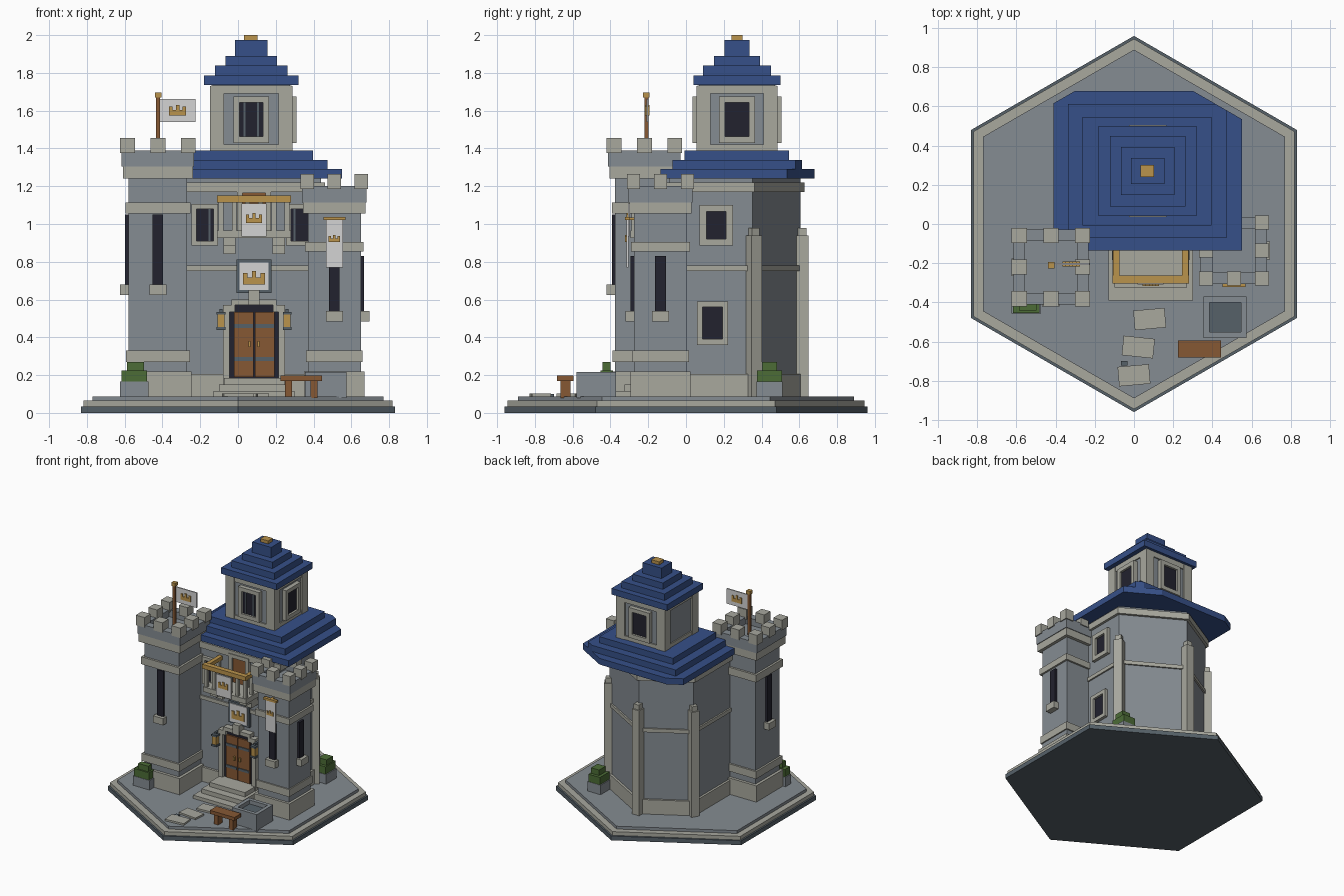
import bpy, bmesh, math
from mathutils import Matrix, Vector

if "Cube" in bpy.data.objects:
    bpy.data.objects.remove(bpy.data.objects["Cube"])


def material(name, r, g, b):
    lin = [((c / 255 + 0.055) / 1.055) ** 2.4 for c in (r, g, b)]
    m = bpy.data.materials.new(name)
    m.diffuse_color = (*lin, 1)
    m.use_nodes = True
    m.node_tree.nodes["Principled BSDF"].inputs["Base Color"].default_value = m.diffuse_color
    return m


WALL = material("grey stone", 133, 140, 146)
TRIM = material("pale stone", 168, 168, 158)
SLATE = material("dark slate", 86, 97, 105)
ROOF = material("blue roof", 54, 80, 136)
GOLD = material("gold", 186, 147, 76)
WOOD = material("wood", 134, 88, 52)
LEAF = material("leaf green", 76, 108, 54)
DARK = material("dark glass", 34, 34, 46)
CLOTH = material("white cloth", 212, 212, 212)
ID = Matrix.Identity(4)


def finish(name, bm, mat):
    bmesh.ops.recalc_face_normals(bm, faces=bm.faces[:])
    me = bpy.data.meshes.new(name)
    bm.to_mesh(me)
    bm.free()
    me.materials.append(mat)
    ob = bpy.data.objects.new(name, me)
    bpy.context.collection.objects.link(ob)
    return ob


def boxes(name, mat, items, M=ID):
    """Each item is x0, x1, y0, y1, z0, z1."""
    bm = bmesh.new()
    for x0, x1, y0, y1, z0, z1 in items:
        T = Matrix.Translation(((x0 + x1) / 2, (y0 + y1) / 2, (z0 + z1) / 2))
        S = Matrix.Diagonal((x1 - x0, y1 - y0, z1 - z0, 1))
        bmesh.ops.create_cube(bm, size=1, matrix=M @ T @ S)
    return finish(name, bm, mat)


def prism(name, mat, pts, z0, z1):
    bm = bmesh.new()
    f = bm.faces.new([bm.verts.new((x, y, z0)) for x, y in pts])
    up = bmesh.ops.extrude_face_region(bm, geom=[f])["geom"]
    bmesh.ops.translate(bm, vec=(0, 0, z1 - z0), verts=[v for v in up if isinstance(v, bmesh.types.BMVert)])
    return finish(name, bm, mat)


def sq(cx, cy, h, z0, z1, k=None):
    k = h if k is None else k
    return (cx - h, cx + h, cy - k, cy + k, z0, z1)


SL = math.tan(math.radians(30))


def clipped(x0, x1, y0, y1, R):
    """Rectangle whose back corners are cut by a hexagon of radius R."""
    pts = [(x0, y0), (x1, y0)]
    for x in (x1, x0):
        edge = R - SL * abs(x)
        s = 1 if x > 0 else -1
        if edge >= y1:
            corner = [(x, y1)]
        elif y1 < R:
            corner = [(x, edge), (s * (R - y1) / SL, y1)]
        else:
            corner = [(x, edge), (0, R)]
        if x == x0:
            corner = corner[::-1]
            if corner[0] == (0, R):
                corner = corner[1:]
        pts += corner
    return pts


def crown(name, cx, y, z, w, M=ID, t=0.008):
    h = w * 0.62
    d = w / 5
    items = [(cx - w / 2, cx + w / 2, y - t, y, z, z + h * 0.5)]
    for i, top in ((-2, 0.85), (0, 1.0), (2, 0.85)):
        items.append((cx + i * d - d / 2, cx + i * d + d / 2, y - t, y, z + h * 0.5, z + h * top))
    boxes(name, GOLD, items, M)


def facing(x, y, deg):
    return Matrix.Translation((x, y, 0)) @ Matrix.Rotation(math.radians(deg), 4, "Z")


def window(name, M, w, z0, z1, b=0.035, bars=()):
    """Framed window; local -y points out of the wall."""
    h = w / 2
    boxes(name + "_frame", TRIM, [(-h, -h + b, -.025, .01, z0, z1), (h - b, h, -.025, .01, z0, z1),
                                  (-h + b, h - b, -.025, .01, z0, z0 + b), (-h + b, h - b, -.025, .01, z1 - b, z1)], M)
    boxes(name + "_pane", DARK, [(-h + b, h - b, -.008, .01, z0 + b, z1 - b)], M)
    if bars:
        boxes(name + "_bars", SLATE, [(x - .005, x + .005, -.014, 0, z0 + b, z1 - b) for x in bars], M)


def slit(name, M, z0, z1):
    boxes(name + "_pane", DARK, [(-.028, .028, -.018, .01, z0, z1)], M)
    boxes(name + "_sill", TRIM, [(-.045, .045, -.045, .01, z0 - .055, z0)], M)


# hexagonal base
for nm, mat, R, z0, z1 in (("base_foot", SLATE, .96, 0, .035), ("base_rim", TRIM, .945, .035, .065),
                           ("courtyard", WALL, .89, .065, .088)):
    prism(nm, mat, [(R * math.sin(math.radians(60 * i)), R * math.cos(math.radians(60 * i))) for i in range(6)], z0, z1)

# keep walls, plinth, string course and cornice
def keep(d):
    return clipped(-.35 - d, .44 + d, -.09 - d, 9, .605 + d * 1.155)


prism("keep_wall", WALL, keep(0), .08, 1.24)
prism("keep_plinth", TRIM, keep(.018), .08, .205)
prism("keep_string_course", TRIM, keep(.012), .75, .78)
prism("keep_cornice", TRIM, keep(.02), 1.17, 1.22)

# buttresses on the back corners
for i, (x, y, deg) in enumerate(((.44, .357, -60), (0, .612, 0), (-.35, .405, 60))):
    boxes("buttress_%d" % i, TRIM, [sq(0, 0, .033, .08, .94, .036), sq(0, 0, .023, .94, .98, .026)], facing(x, y, deg))

# stepped main roof
for i in range(3):
    d = .073 * i
    prism("main_roof_tier_%d" % i, ROOF, clipped(-.41 + d, .55 - d * 1.05, -.135 + d * .87, .68 - d * .92, .853),
          1.24 + .05 * i, 1.29 + .05 * i)

# lantern tower on the roof
cx, cy = .07, .27
boxes("lantern_wall", WALL, [sq(cx, cy, .205, 1.38, 1.735, .2)])
boxes("lantern_posts", TRIM, [sq(cx + sx * .182, cy + sy * .178, .037, 1.385, 1.73) for sx in (-1, 1) for sy in (-1, 1)])
boxes("lantern_bands", TRIM, [sq(cx, cy, .214, 1.385, 1.42, .21), sq(cx, cy, .214, 1.69, 1.734, .21)])
window("lantern_front_window", facing(cx, cy - .21, 0), .19, 1.43, 1.675, .032, (-.035, .035))
window("lantern_right_window", facing(cx + .215, cy, 90), .19, 1.43, 1.675, .032)
window("lantern_back_window", facing(cx, cy + .21, 180), .19, 1.43, 1.675, .032)
for i, (h, k, z0, z1) in enumerate(((.25, .23, 1.735, 1.785), (.193, .18, 1.785, 1.838),
                                    (.137, .122, 1.838, 1.89), (.085, .066, 1.89, 1.975))):
    boxes("lantern_roof_tier_%d" % i, ROOF, [sq(cx, cy, h, z0, z1, k)])
boxes("finial", GOLD, [sq(cx - .003, cy, .035, 1.975, 2.0, .03)])


# corner turrets: courses are (half width, bottom, top)
def turret(name, x, y, h, body_top, bands, par, m):
    boxes(name + "_wall", WALL, [sq(x, y, h, .08, body_top)])
    boxes(name + "_bands", TRIM, [sq(x, y, b, z0, z1) for b, z0, z1 in bands])
    z0, z1, t = body_top, body_top + .085, .06
    boxes(name + "_parapet", WALL, [
        (x - par, x + par, y - par, y - par + t, z0, z1), (x - par, x + par, y + par - t, y + par, z0, z1),
        (x - par, x - par + t, y - par + t, y + par - t, z0, z1), (x + par - t, x + par, y - par + t, y + par - t, z0, z1),
        sq(x, y, par - t, z0, z0 + .03)])
    o = par + .008 - m
    boxes(name + "_merlons", TRIM, [sq(x + i * o, y + j * o, m, z1 - .015, z1 + .066)
                                    for i in (-1, 0, 1) for j in (-1, 0, 1) if i or j])


turret("left_turret", -.424, -.22, .155, 1.305,
       [(.178, .08, .22), (.17, .27, .33), (.172, 1.055, 1.115), (.185, 1.24, 1.305)], .192, .039)
turret("right_turret", .51, -.135, .14, 1.115,
       [(.16, .08, .22), (.15, .27, .33), (.155, .855, .905), (.165, 1.055, 1.115)], .17, .035)
slit("left_turret_front_slit", facing(-.424, -.375, 0), .68, 1.05)
slit("left_turret_side_slit", facing(-.579, -.22, -90), .68, 1.05)
slit("right_turret_front_slit", facing(.51, -.275, 0), .54, .83)
slit("right_turret_side_slit", facing(.65, -.135, 90), .54, .83)

# keep windows
window("front_left_window", facing(-.175, -.09, 0), .14, .885, 1.105, .025, (.025,))
window("front_right_window", facing(.325, -.09, 0), .14, .885, 1.105, .025, (-.025,))
window("side_upper_window", facing(.44, .16, 90), .175, .885, 1.1, .035)
window("side_lower_window", facing(.44, .14, 90), .165, .36, .59, .03)

# entrance
D = .085
F = facing(D, -.09, 0)
boxes("door_recess", DARK, [(-.13, .13, -.022, .01, .18, .57)], F)
boxes("door_leaves", WOOD, [(-.107, -.004, -.035, 0, .19, .535), (.004, .107, -.035, 0, .19, .535)], F)
boxes("door_straps", SLATE, [(s - .05, s + .05, -.042, -.03, z, z + .02) for s in (-.056, .056) for z in (.275, .45)], F)
boxes("door_handles", GOLD, [(s - .006, s + .006, -.05, -.03, .35, .38) for s in (-.024, .024)], F)
boxes("door_surround", TRIM, [(-.165, -.13, -.045, .01, .08, .535), (.13, .165, -.045, .01, .08, .535),
                              (-.165, -.1, -.05, .01, .535, .57), (.1, .165, -.05, .01, .535, .57),
                              (-.12, .12, -.05, .01, .57, .6), (-.03, .03, -.06, .01, .57, .65)], F)
boxes("steps", TRIM, [(-.215, .215, -.30, 0, .08, .115), (-.185, .185, -.235, 0, .115, .15), (-.16, .16, -.17, 0, .15, .185)], F)
boxes("lantern_lamps", GOLD, [sq(s, -.07, .018, .455, .52) for s in (-.175, .175)], F)
boxes("lantern_caps", SLATE, [sq(s, -.07, .023, z, z + .015) for s in (-.175, .175) for z in (.44, .52)]
      + [(s - .008, s + .008, -.07, 0, .535, .55) for s in (-.175, .175)], F)
boxes("plaque_frame", SLATE, [(-.093, .093, -.02, .01, .635, .812)], F)
boxes("plaque_face", CLOTH, [(-.077, .077, -.027, 0, .65, .796)], F)
crown("plaque_crown", 0, -.027, .68, .115, F)

# balcony
boxes("balcony_door_frame", TRIM, [(-.09, -.06, -.025, .01, .95, 1.165), (.06, .09, -.025, .01, .95, 1.165),
                                   (-.09, .09, -.025, .01, 1.165, 1.195)], F)
boxes("balcony_door", WOOD, [(-.06, .06, -.012, .01, .95, 1.165)], F)
boxes("balcony_slab", TRIM, [(-.195, .195, -.205, 0, .925, .965)], F)
boxes("balcony_brackets", TRIM, [(s - .033, s + .033, y, 0, z0, z1) for s in (-.13, .13)
                                 for y, z0, z1 in ((-.09, .84, .885), (-.16, .885, .925))], F)
boxes("balcony_posts", TRIM, [sq(x, -.185, .013, .965, 1.115) for x in (-.175, -.105, -.035, .035, .105, .175)]
      + [sq(s, y, .013, .965, 1.115) for s in (-.175, .175) for y in (-.03, -.105)], F)
boxes("balcony_rail", GOLD, [(-.195, .195, -.213, -.172, 1.115, 1.15), (-.192, -.16, -.172, 0, 1.115, 1.145),
                             (.16, .192, -.172, 0, 1.115, 1.145)], F)
boxes("balcony_banner", CLOTH, [(-.066, .066, -.218, -.208, .935, 1.108)], F)
crown("balcony_crown", 0, -.218, 1.005, .085, F)

# hanging banner on the right turret
boxes("turret_banner", CLOTH, [(.467, .555, -.314, -.304, .77, 1.02)])
boxes("turret_banner_bar", GOLD, [(.452, .568, -.322, -.298, 1.02, 1.038), (.50, .52, -.30, -.27, 1.02, 1.035)])
crown("turret_banner_crown", .51, -.314, .905, .06)

# flag
boxes("flag_pole", WOOD, [sq(-.423, -.21, .011, 1.33, 1.67)])
boxes("flag_knob", GOLD, [sq(-.423, -.21, .017, 1.67, 1.697)])
boxes("flag_cloth", CLOTH, [(-.412, -.226, -.21, -.2, 1.54, 1.662)])
crown("flag_crown_front", -.32, -.21, 1.575, .09)
crown("flag_crown_back", .32, -.2, 1.575, .09, Matrix.Rotation(math.pi, 4, "Z") @ Matrix.Translation((0, .4, 0))
      @ Matrix.Translation((0, 0, 0)))

# courtyard: paving, bench, basin, planters
for i, (x, y, deg) in enumerate(((.08, -.485, 5), (.022, -.628, -6), (0, -.772, 5))):
    boxes("paving_stone_%d" % i, TRIM, [sq(0, 0, .08, .08, .102, .05)], facing(x, y, deg))
boxes("pebble", SLATE, [sq(-.05, -.71, .016, .08, .1, .012)])
boxes("bench", WOOD, [(.225, .445, -.682, -.595, .17, .198)] + [sq(x, -.638, .019, .08, .17, .027) for x in (.268, .402)])
bx, by = .465, -.476
boxes("basin", WALL, [(bx - .11, bx + .11, by - .105, by - .075, .08, .217), (bx - .11, bx + .11, by + .075, by + .105, .08, .217),
                      (bx - .11, bx - .08, by - .075, by + .075, .08, .217), (bx + .08, bx + .11, by - .075, by + .075, .08, .217)])
boxes("basin_water", SLATE, [sq(bx, by, .082, .08, .185, .077)])
for nm, x, y, h, k in (("front_planter", -.55, -.42, .075, .036), ("back_planter", .47, .442, .06, .068)):
    boxes(nm + "_box", WALL, [sq(x, y, h, .08, .165, k)])
    boxes(nm + "_shrub", LEAF, [sq(x, y, h - .008, .165, .225, k - .003), sq(x + .008, y, h * .6, .225, .27, k * .6)])
